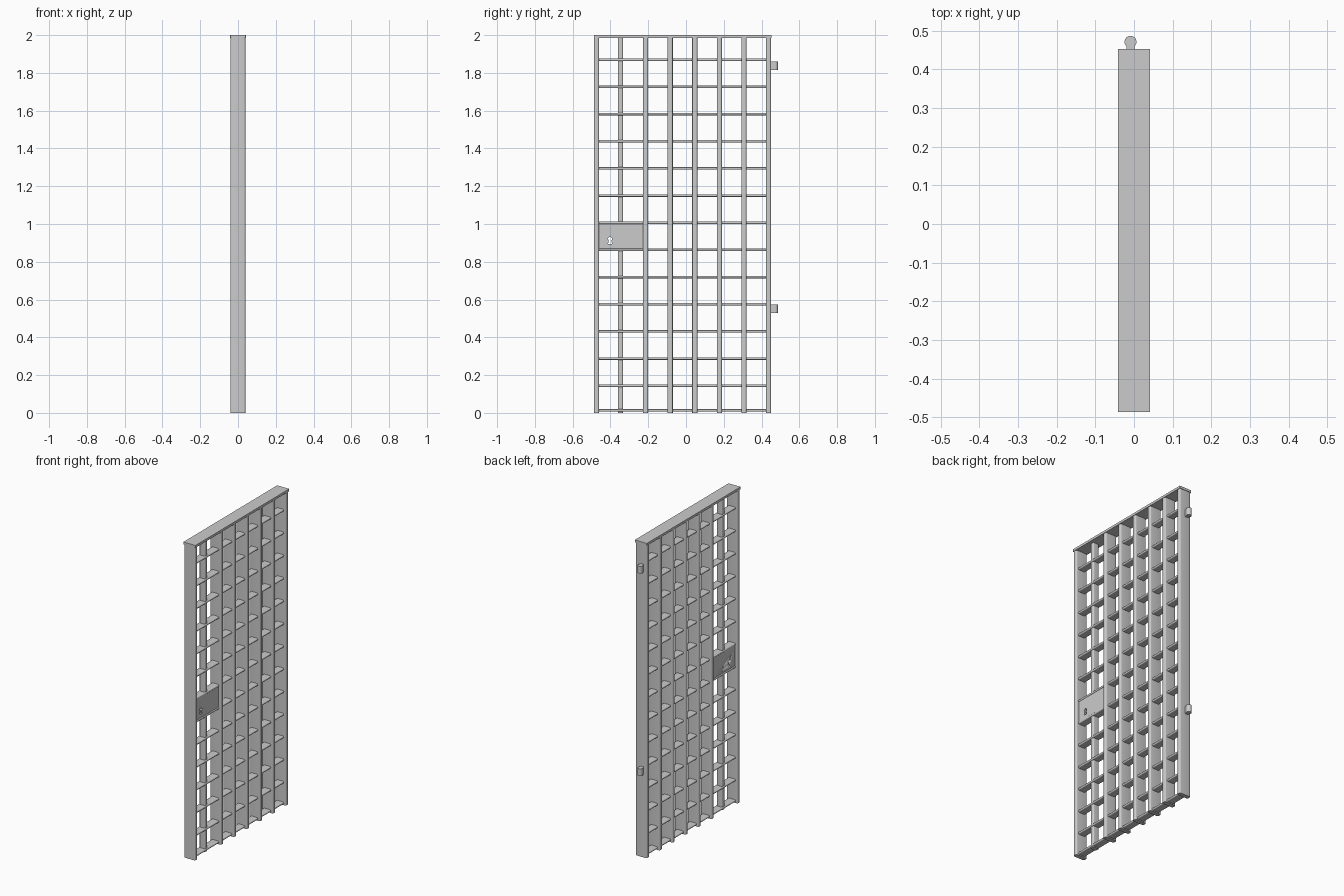
import bpy, bmesh, math

if "Cube" in bpy.data.objects:
    bpy.data.objects.remove(bpy.data.objects["Cube"])


def finish(name, bm):
    bmesh.ops.recalc_face_normals(bm, faces=bm.faces)
    me = bpy.data.meshes.new(name)
    bm.to_mesh(me)
    bm.free()
    ob = bpy.data.objects.new(name, me)
    bpy.context.collection.objects.link(ob)
    bpy.ops.object.select_all(action='DESELECT')
    ob.select_set(True)
    bpy.context.view_layer.objects.active = ob
    bpy.ops.object.shade_smooth_by_angle(angle=math.radians(40))
    return ob


def prism(name, pts, axis, lo, hi):
    """Extrude a 2D outline along an axis (x: pts=(y,z), y: (x,z), z: (x,y))."""
    place = {'x': lambda a, b, t: (t, a, b),
             'y': lambda a, b, t: (a, t, b),
             'z': lambda a, b, t: (a, b, t)}[axis]
    bm = bmesh.new()
    low = [bm.verts.new(place(a, b, lo)) for a, b in pts]
    top = [bm.verts.new(place(a, b, hi)) for a, b in pts]
    bm.faces.new(low)
    bm.faces.new(top)
    n = len(pts)
    for i in range(n):
        bm.faces.new((low[i], low[(i + 1) % n], top[(i + 1) % n], top[i]))
    return finish(name, bm)


def rounded(cx, cy, hx, hy, r, seg=5):
    """Rounded rectangle outline."""
    pts = []
    for k, (sx, sy) in enumerate(((1, 1), (-1, 1), (-1, -1), (1, -1))):
        for i in range(seg + 1):
            a = math.pi / 2 * (k + i / seg)
            pts.append((cx + sx * (hx - r) + r * math.cos(a),
                        cy + sy * (hy - r) + r * math.sin(a)))
    return pts


# Vertical bars; the second is slimmer and interrupted by the lock box
LOCK_LO, LOCK_HI = 0.862, 1.006
for i in range(8):
    y = -0.4735 + i * 0.13
    if i == 1:
        slim = rounded(0, y - 0.003, 0.02, 0.0135, 0.007)
        prism("lower_lock_bar", slim, 'z', 0, LOCK_LO + 0.002)
        prism("upper_lock_bar", slim, 'z', LOCK_HI - 0.002, 1.99)
    else:
        prism("vertical_bar", rounded(0, y, 0.039, 0.0135, 0.008), 'z', 0, 1.99)

# Flat horizontal rails
for i in range(14):
    z = 0.013 if i == 0 else i * 0.1438
    prism("cross_rail", rounded(0, z, 0.025, 0.0068, 0.006), 'y', -0.468, 0.432)

# Top cap
prism("top_cap", rounded(-0.0, -0.017, 0.042, 0.470, 0.001, 1), 'z', 1.985, 2.0)

# Lock box with a keyhole cut through it
lock = prism("lock_box", [(-0.465, LOCK_LO), (-0.222, LOCK_LO),
                          (-0.222, LOCK_HI), (-0.465, LOCK_HI)], 'x', -0.021, 0.021)
hole = []
for i in range(13):
    a = math.radians(-55 + 290 * i / 12)
    hole.append((-0.402 + 0.0105 * math.cos(a), 0.921 + 0.0105 * math.sin(a)))
hole += [(-0.413, 0.893), (-0.391, 0.893)]
cutter = prism("keyhole_cutter", hole, 'x', -0.1, 0.1)
mod = lock.modifiers.new("keyhole", 'BOOLEAN')
mod.object = cutter
mod.solver = 'EXACT'
bpy.context.view_layer.objects.active = lock
bpy.ops.object.modifier_apply(modifier=mod.name)
bpy.data.objects.remove(cutter)

# Hinge knuckles: round barrel narrowing to a neck at the frame
knuckle = [(0.0, 0.448)]
for i in range(21):
    a = math.radians(-45 + 270 * i / 20)
    knuckle.append((-0.009 + 0.0155 * math.cos(a), 0.4715 + 0.0155 * math.sin(a)))
knuckle.append((-0.018, 0.448))
for z in (1.814, 0.529):
    prism("hinge_knuckle", knuckle, 'z', z, z + 0.046)
